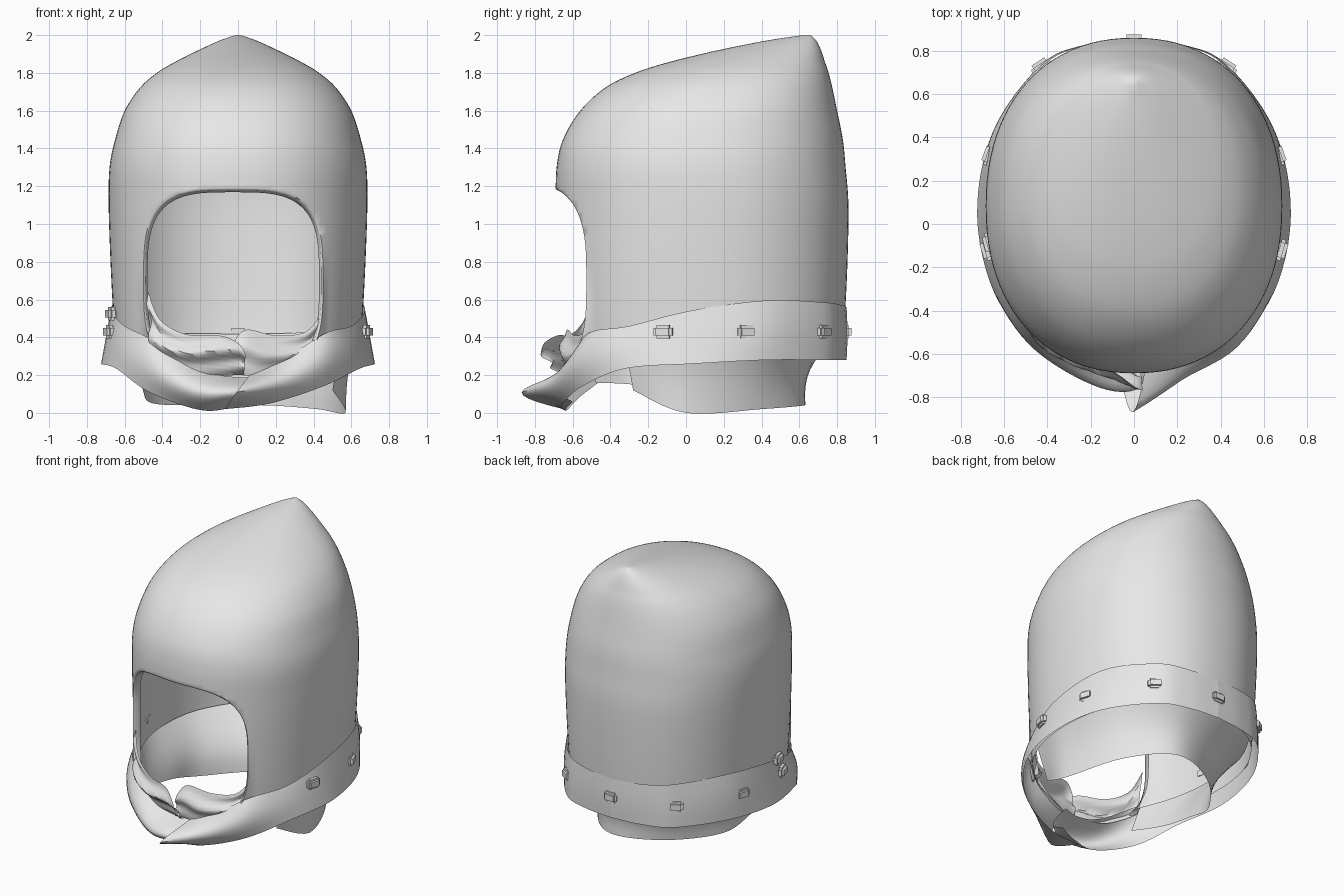
import bpy, bmesh, math
from mathutils import Vector, Matrix

old = bpy.data.objects.get("Cube")
if old:
    bpy.data.objects.remove(old, do_unlink=True)

cloth = bpy.data.materials.new("plain_grey")
cloth.use_nodes = True
cloth.diffuse_color = (0.8, 0.8, 0.8, 1)
cloth.node_tree.nodes["Principled BSDF"].inputs["Base Color"].default_value = (0.8, 0.8, 0.8, 1)

POWER = 2.2          # roundness of the hood's plan


def finish(name, bm, angle=50):
    bmesh.ops.recalc_face_normals(bm, faces=bm.faces)
    mesh = bpy.data.meshes.new(name)
    bm.to_mesh(mesh)
    bm.free()
    obj = bpy.data.objects.new(name, mesh)
    bpy.context.collection.objects.link(obj)
    mesh.materials.append(cloth)
    bpy.ops.object.select_all(action='DESELECT')
    obj.select_set(True)
    bpy.context.view_layer.objects.active = obj
    bpy.ops.object.shade_smooth_by_angle(angle=math.radians(angle))
    return obj


def spline(rows, steps):
    """Smooth curve through tuples of any length."""
    out = []
    for i in range(len(rows) - 1):
        a, b, c, d = (rows[max(i - 1, 0)], rows[i], rows[i + 1], rows[min(i + 2, len(rows) - 1)])
        for s in range(steps):
            t = s / steps
            out.append([q + 0.5 * t * ((r - p) + t * (2 * p - 5 * q + 4 * r - u + t * (3 * (q - r) + u - p)))
                        for p, q, r, u in zip(a, b, c, d)])
    return out + [list(rows[-1])]


def grid(bm, rows, closed=False):
    verts = [[bm.verts.new(p) for p in row] for row in rows]
    n = len(verts[0])
    for r0, r1 in zip(verts, verts[1:]):
        for j in range(n if closed else n - 1):
            k = (j + 1) % n
            bm.faces.new((r0[j], r0[k], r1[k], r1[j]))
    return verts


def strip(name, stations, side=1, folds=0.0):
    """Band lofted between top and bottom edges: (top xyz, bottom xyz, bulge)."""
    rows = []
    for i, s in enumerate(spline(stations, 6)):
        top, low = Vector(s[0:3]), Vector(s[3:6])
        out = Vector(((top.x + low.x) / 2, (top.y + low.y) / 2 - 0.08, 0)).normalized()
        row = []
        for k in range(11):
            v = k / 10
            wave = folds * math.sin(v * 3 * math.pi + i * 0.25) * math.sin(math.pi * v)
            p = top.lerp(low, v) + out * (s[6] * math.sin(math.pi * v) + wave)
            row.append((p.x * side, p.y, p.z))
        rows.append(row)
    bm = bmesh.new()
    grid(bm, rows)
    return finish(name, bm)


# Hood shell: z, front y, back y, half width
profile = [
    (0.32, -0.66, 0.82, 0.65), (0.5, -0.68, 0.84, 0.66), (0.8, -0.69, 0.855, 0.675),
    (1.1, -0.69, 0.86, 0.685), (1.3, -0.685, 0.845, 0.68), (1.45, -0.65, 0.83, 0.65),
    (1.6, -0.56, 0.8, 0.6), (1.72, -0.43, 0.775, 0.52), (1.8, -0.27, 0.755, 0.43),
    (1.86, -0.08, 0.735, 0.33), (1.92, 0.17, 0.715, 0.21), (1.97, 0.42, 0.69, 0.1),
    (2.0, 0.62, 0.66, 0.015)]


def signed_pow(v):
    return math.copysign(abs(v) ** (2 / POWER), v)


rings = []
for z, yf, yb, hw in spline(profile, 8):
    ring = []
    for j in range(96):
        a = 2 * math.pi * j / 96
        ring.append((hw * signed_pow(math.sin(a)),
                     (yf + yb) / 2 - (yb - yf) / 2 * signed_pow(math.cos(a)), z))
    rings.append(ring)
bm = bmesh.new()
bm.faces.new(grid(bm, rings, closed=True)[-1])

# Face opening, snapped to a rounded outline
CX, CZ, HX, HZ = -0.025, 0.7, 0.475, 0.49


def outline(co):
    if co.y > -0.2:
        return 9.0
    return (abs((co.x - CX) / HX) ** 3.4 + abs((co.z - CZ) / HZ) ** 3.4) ** (1 / 3.4)


inside = {v for v in bm.verts if outline(v.co) < 1}
bmesh.ops.delete(bm, geom=[f for f in bm.faces if all(v in inside for v in f.verts)], context='FACES')
for v in bm.verts:
    f = outline(v.co)
    if f < 1:
        v.co.x = CX + (v.co.x - CX) / f
        v.co.z = CZ + (v.co.z - CZ) / f
        v.co.y = 0.085 - 0.775 * max(0, 1 - abs(v.co.x / 0.68) ** POWER) ** (1 / POWER)

# Rolled rim around the opening
edges = [e for e in bm.edges if e.is_boundary and all(outline(v.co) < 1.03 for v in e.verts)]
for shrink, depth in ((0.98, 0.005), (0.975, 0.05)):
    new = bmesh.ops.extrude_edge_only(bm, edges=edges)["geom"]
    for v in (g for g in new if isinstance(g, bmesh.types.BMVert)):
        v.co.x = CX + (v.co.x - CX) * shrink
        v.co.z = CZ + (v.co.z - CZ) * shrink
        v.co.y += depth
    edges = [g for g in new if isinstance(g, bmesh.types.BMEdge) and g.is_boundary
             and all(v in new for v in g.verts)]
finish("hood_shell", bm, 60)

# Collar halves, the left one crossing over the right one
collar = [
    (0, 0.85, 0.56, 0, 0.85, 0.28, 0.005),
    (0.22, 0.825, 0.57, 0.22, 0.825, 0.28, 0.005),
    (0.42, 0.73, 0.585, 0.43, 0.735, 0.28, 0.005),
    (0.625, 0.42, 0.595, 0.655, 0.42, 0.28, 0.01),
    (0.67, 0.02, 0.54, 0.725, 0.04, 0.26, 0),
    (0.6, -0.3, 0.46, 0.645, -0.32, 0.235, 0.01),
    (0.46, -0.52, 0.42, 0.45, -0.55, 0.14, 0.04)]
strip("left_collar", collar + [
    (0.22, -0.6, 0.27, 0.17, -0.65, 0.05, 0.1),
    (0.06, -0.62, 0.2, -0.07, -0.65, 0.02, 0.235)])
strip("right_collar", collar[:-1] + [
    (0.46, -0.51, 0.39, 0.47, -0.53, 0.11, 0.04),
    (0.2, -0.59, 0.23, 0.2, -0.63, 0.015, 0.12),
    (0.02, -0.6, 0.19, 0.02, -0.63, 0.03, 0.16),
    (-0.1, -0.57, 0.19, -0.1, -0.6, 0.06, 0.1)], side=-1)

# Neck skirt below the collar, sitting towards the left and open at the front
strip("neck_skirt", [
    (0.55, -0.33, 0.4, 0.5, -0.28, 0.12, 0),
    (0.64, 0, 0.44, 0.57, 0, 0, -0.02),
    (0.56, 0.46, 0.44, 0.42, 0.4, 0.02, -0.03),
    (0.2, 0.79, 0.42, 0.15, 0.63, 0.04, -0.06),
    (-0.3, 0.755, 0.42, -0.19, 0.51, 0.04, -0.07),
    (-0.58, 0.42, 0.42, -0.45, 0.22, 0.05, -0.06),
    (-0.64, 0.05, 0.42, -0.5, -0.03, 0.11, -0.03),
    (-0.59, -0.25, 0.4, -0.49, -0.28, 0.15, 0),
    (-0.45, -0.48, 0.36, -0.38, -0.48, 0.16, 0)])

# Crumpled cloth folds under the chin
strip("right_chin_fold", [
    (-0.475, -0.48, 0.64, -0.46, -0.51, 0.33, 0.01),
    (-0.41, -0.54, 0.49, -0.38, -0.56, 0.28, 0.02),
    (-0.27, -0.61, 0.415, -0.25, -0.6, 0.22, 0.03),
    (-0.1, -0.68, 0.41, -0.1, -0.62, 0.2, 0.04),
    (0, -0.75, 0.37, 0, -0.64, 0.2, 0.03),
    (0.04, -0.77, 0.31, 0.03, -0.65, 0.2, 0.01)], folds=0.025)
strip("left_chin_fold", [
    (0.45, -0.48, 0.54, 0.45, -0.5, 0.33, 0),
    (0.36, -0.54, 0.43, 0.32, -0.57, 0.26, 0.01),
    (0.2, -0.59, 0.41, 0.12, -0.62, 0.2, 0.03),
    (0.04, -0.63, 0.44, 0.01, -0.63, 0.2, 0.03),
    (-0.03, -0.65, 0.36, -0.05, -0.64, 0.2, 0.01)], folds=0.018)


# Studs spaced around the collar
def stud(name, x, y, z=0.43):
    bm = bmesh.new()
    turn = Matrix.Rotation(math.atan2(y - 0.08, x), 4, 'Z')
    bmesh.ops.create_cube(bm, size=1, matrix=Matrix.Translation((x, y, z)) @ turn
                          @ Matrix.Diagonal((0.05, 0.1, 0.07, 1)))
    bmesh.ops.bevel(bm, geom=bm.edges[:], offset=0.015, segments=2, affect='EDGES')
    finish(name, bm, 80)


for label, side in (("left", 1), ("right", -1)):
    for place, x, y in (("front", 0.68, -0.12), ("side", 0.67, 0.32), ("rear", 0.43, 0.73)):
        stud(f"{label}_{place}_stud", side * x, y)
stud("right_upper_stud", -0.67, -0.09, 0.525)
stud("back_stud", 0, 0.85)
